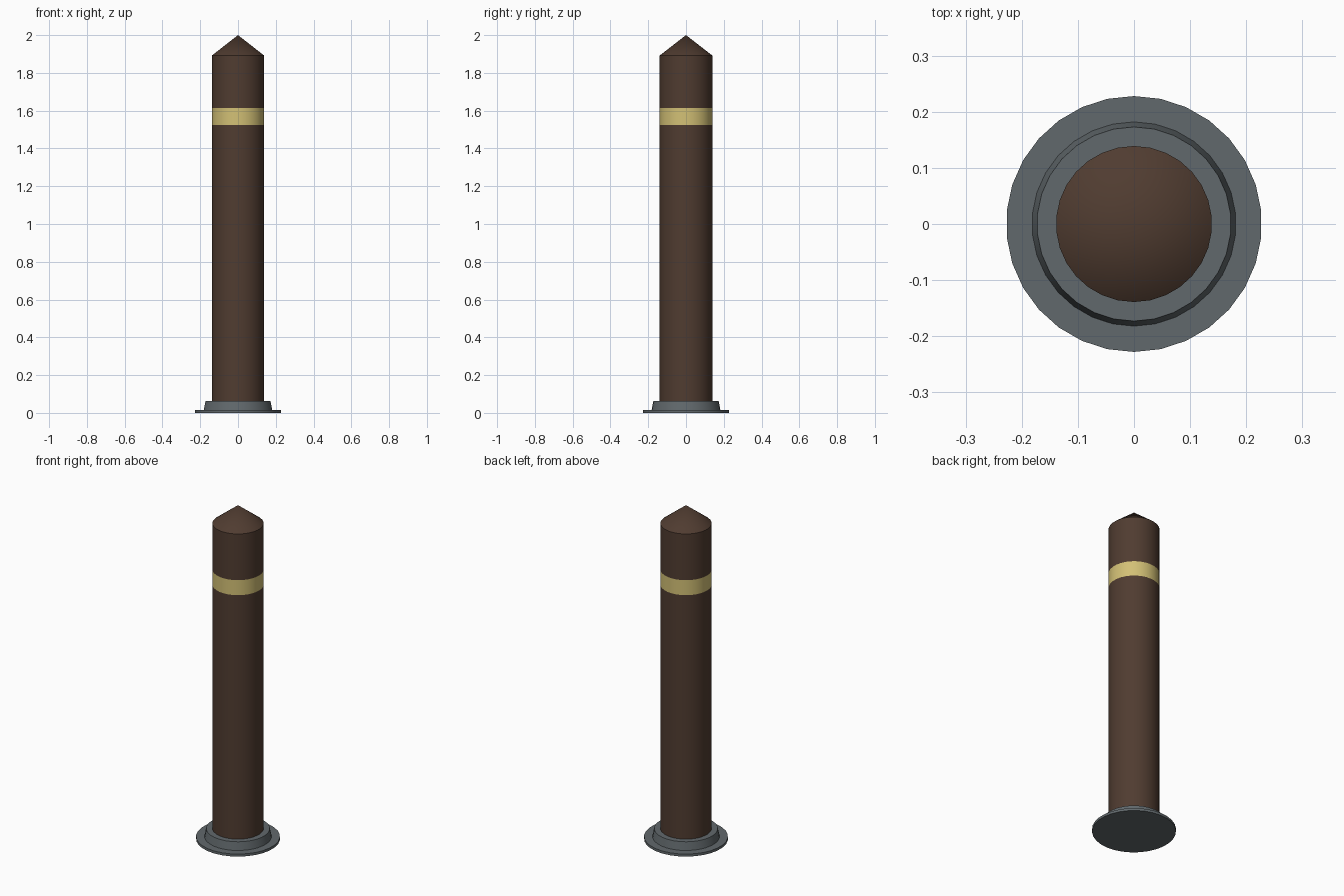
import bpy, bmesh, math

if "Cube" in bpy.data.objects:
    bpy.data.objects.remove(bpy.data.objects["Cube"])

SIDES = 30
POST_R = 0.139


def material(name, color):
    m = bpy.data.materials.new(name)
    m.diffuse_color = (*color, 1.0)
    m.use_nodes = True
    m.node_tree.nodes["Principled BSDF"].inputs["Base Color"].default_value = m.diffuse_color
    return m


def lathe(name, profile, mat, cap_bottom=False, cap_top=False):
    """Revolve (radius, z) points around z; radius 0 makes a tip."""
    bm = bmesh.new()
    rings = []
    for r, z in profile:
        n = SIDES if r > 0 else 1
        rings.append([bm.verts.new((r * math.sin(2 * math.pi * i / SIDES),
                                    r * math.cos(2 * math.pi * i / SIDES), z))
                      for i in range(n)])
    for lower, upper in zip(rings, rings[1:]):
        for i in range(SIDES):
            j = (i + 1) % SIDES
            if len(upper) == 1:
                bm.faces.new((lower[i], lower[j], upper[0]))
            else:
                bm.faces.new((lower[i], lower[j], upper[j], upper[i]))
    if cap_bottom:
        bm.faces.new(rings[0])
    if cap_top:
        bm.faces.new(rings[-1])
    bmesh.ops.reverse_faces(bm, faces=bm.faces[:])
    if cap_bottom or cap_top:
        bmesh.ops.recalc_face_normals(bm, faces=bm.faces[:])
    mesh = bpy.data.meshes.new(name)
    bm.to_mesh(mesh)
    bm.free()
    mesh.materials.append(mat)
    ob = bpy.data.objects.new(name, mesh)
    bpy.context.collection.objects.link(ob)
    bpy.ops.object.select_all(action='DESELECT')
    ob.select_set(True)
    bpy.context.view_layer.objects.active = ob
    bpy.ops.object.shade_smooth_by_angle(angle=math.radians(30))
    return ob


brown = material("brown_post", (0.08, 0.045, 0.03))
yellow = material("yellow_band", (0.65, 0.53, 0.18))
steel = material("dark_steel", (0.12, 0.14, 0.15))

# Ground plate with raised, slightly tapered collar
lathe("base_flange", [(0.228, 0), (0.228, 0.015), (0.182, 0.015),
                      (0.173, 0.063), (POST_R, 0.063)],
      steel, cap_bottom=True)

# Post shaft below the band
lathe("post_shaft", [(POST_R, 0.063), (POST_R, 1.525)], brown)

# Flush reflective band
lathe("reflective_band", [(POST_R, 1.525), (POST_R, 1.615)], yellow)

# Upper shaft and conical cap
lathe("post_top", [(POST_R, 1.615), (POST_R, 1.892), (0, 2.0)], brown)
